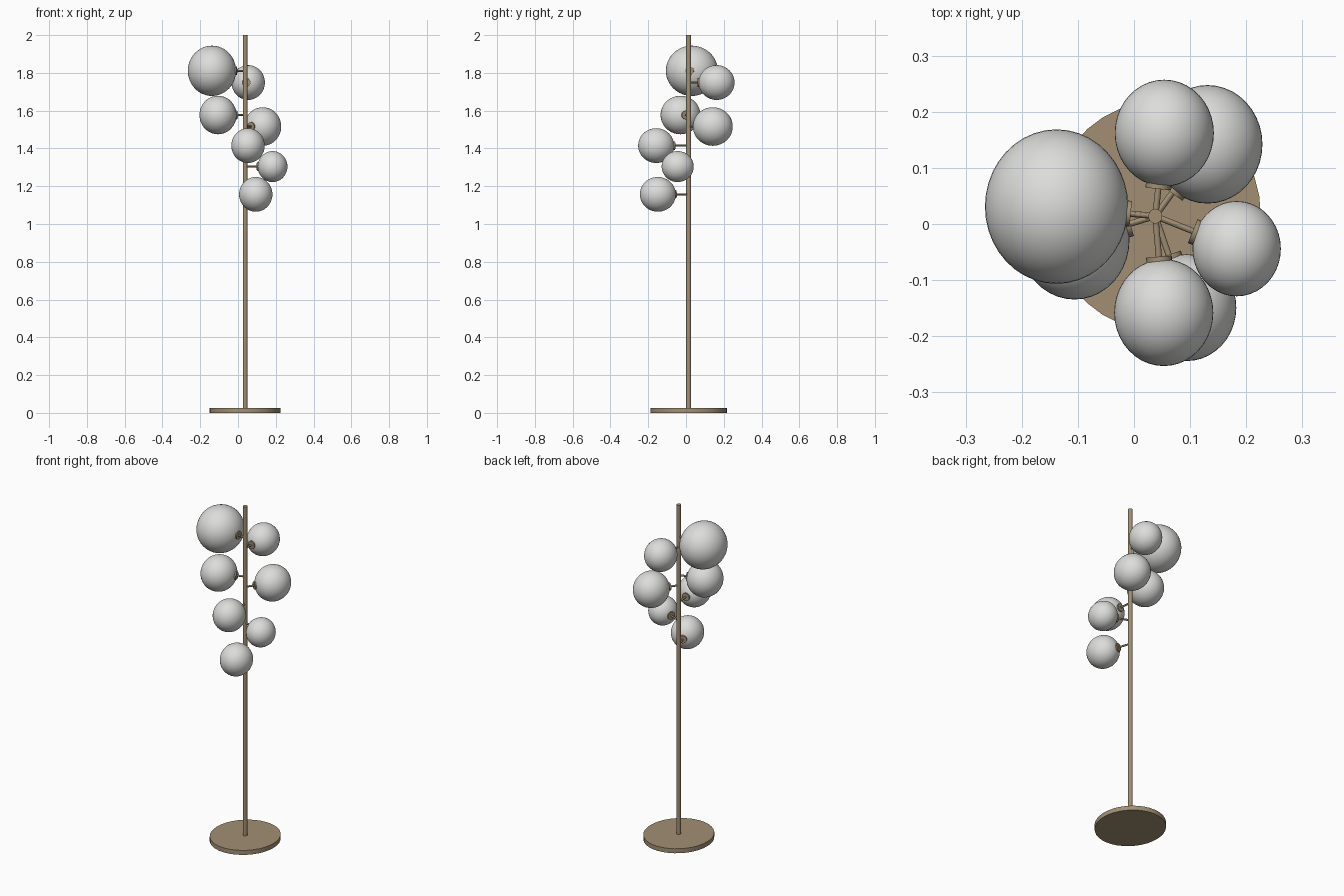
import bpy
from mathutils import Vector

cube = bpy.data.objects.get("Cube")
if cube:
    bpy.data.objects.remove(cube, do_unlink=True)


def material(name, rgb, roughness, metallic=0.0):
    mat = bpy.data.materials.new(name)
    mat.use_nodes = True
    mat.diffuse_color = (*rgb, 1)
    shader = mat.node_tree.nodes["Principled BSDF"]
    shader.inputs["Base Color"].default_value = (*rgb, 1)
    shader.inputs["Roughness"].default_value = roughness
    shader.inputs["Metallic"].default_value = metallic
    return mat


brass = material("aged brass", (0.36, 0.275, 0.175), 0.5)
glass = material("frosted white glass", (0.72, 0.72, 0.71), 0.4)

# Widths are slightly narrower in x than in y
NARROW_X, WIDE_Y = 0.96, 1.035
POLE = Vector((0.038, 0.014, 0))


def finish(name, mat):
    obj = bpy.context.object
    obj.name = name
    obj.data.materials.append(mat)
    bpy.ops.object.shade_smooth_by_angle()
    return obj


def upright(name, radius, bottom, top, sides):
    bpy.ops.mesh.primitive_cylinder_add(
        vertices=sides, radius=radius, depth=top - bottom,
        location=POLE + Vector((0, 0, (top + bottom) / 2)))
    bpy.context.object.scale = (NARROW_X, WIDE_Y, 1)
    return finish(name, brass)


def rod(name, start, end, radius, sides):
    direction = end - start
    bpy.ops.mesh.primitive_cylinder_add(
        vertices=sides, radius=radius, depth=direction.length,
        location=(start + end) / 2,
        rotation=direction.to_track_quat('Z', 'Y').to_euler())
    return finish(name, brass)


def lamp(label, x, y, z, radius):
    centre = Vector((x, y, z))
    root = Vector((POLE.x, POLE.y, z))
    # Globe
    bpy.ops.mesh.primitive_uv_sphere_add(
        segments=40, ring_count=24, radius=radius, location=centre)
    bpy.context.object.scale = (NARROW_X, WIDE_Y, 1)
    finish(label + "_globe", glass)
    # Arm and the collar that holds the globe
    out = (root - centre).normalized()
    reach = radius / Vector((out.x / NARROW_X, out.y / WIDE_Y)).length
    surface = centre + out * reach
    rod(label + "_arm", root, surface, 0.0055, 12)
    rod(label + "_collar", surface - out * 0.008, surface + out * 0.005, 0.023, 20)


# Base and pole
upright("base", 0.196, 0, 0.027, 36)
upright("pole", 0.0128, 0.02, 2.0, 20)

# Globes from top to bottom: position and radius
lamp("large_top", -0.138, 0.031, 1.811, 0.133)
lamp("back_upper", 0.054, 0.162, 1.749, 0.092)
lamp("right_middle", -0.106, -0.029, 1.577, 0.102)
lamp("back_middle", 0.131, 0.142, 1.516, 0.102)
lamp("front_middle", 0.053, -0.158, 1.415, 0.092)
lamp("left_lower", 0.183, -0.044, 1.304, 0.082)
lamp("front_lower", 0.094, -0.149, 1.157, 0.092)
